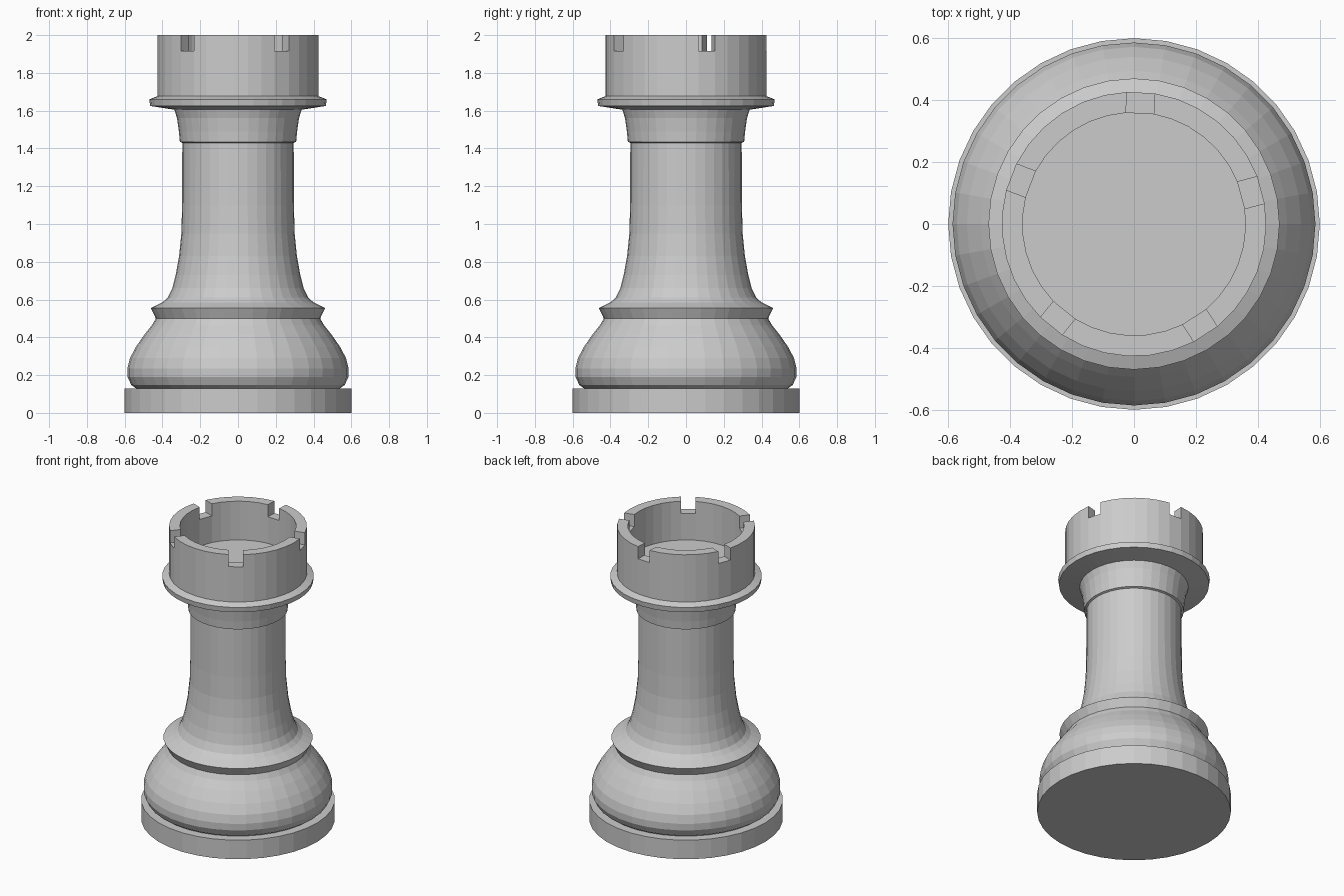
import bpy, bmesh, math

if "Cube" in bpy.data.objects:
    bpy.data.objects.remove(bpy.data.objects["Cube"])

SIDES = 36
mat = bpy.data.materials.new("plain grey")
mat.diffuse_color = (0.6, 0.6, 0.6, 1)
mat.use_nodes = True
mat.node_tree.nodes["Principled BSDF"].inputs["Base Color"].default_value = mat.diffuse_color


def finish(name, bm):
    bmesh.ops.remove_doubles(bm, verts=bm.verts, dist=1e-5)
    me = bpy.data.meshes.new(name)
    bm.to_mesh(me)
    bm.free()
    me.materials.append(mat)
    ob = bpy.data.objects.new(name, me)
    bpy.context.collection.objects.link(ob)
    return ob


def point(r, z, a):
    return (r * math.cos(a), r * math.sin(a), z)


def lathe(name, profile):
    """Revolve an outward-facing (radius, height) profile, listed bottom to top."""
    bm = bmesh.new()
    ang = [2 * math.pi * i / SIDES for i in range(SIDES)]
    rings = [[bm.verts.new(point(r, z, a)) for a in ang] if r else
             [bm.verts.new((0, 0, z))] * SIDES for r, z in profile]
    for lo, hi in zip(rings, rings[1:]):
        for i in range(SIDES):
            j = (i + 1) % SIDES
            bm.faces.new(list(dict.fromkeys((lo[i], lo[j], hi[j], hi[i]))))
    return finish(name, bm)


# Foot disc
lathe("base_disc", [(0, 0), (0.6, 0), (0.6, 0.13), (0.54, 0.13)])

# Rounded bulb
lathe("bulb", [(0.54, 0.13), (0.565, 0.148), (0.585, 0.19), (0.586, 0.235),
               (0.572, 0.29), (0.54, 0.35), (0.495, 0.415), (0.455, 0.465),
               (0.435, 0.50)])

# Flared collar
lathe("collar", [(0.435, 0.50), (0.462, 0.555), (0.40, 0.585)])

# Tapering stem
lathe("stem", [(0.40, 0.585), (0.372, 0.61), (0.348, 0.66), (0.33, 0.73),
               (0.312, 0.83), (0.30, 0.95), (0.296, 1.1), (0.295, 1.43)])

# Neck and flange under the turret
lathe("neck", [(0.295, 1.43), (0.308, 1.435), (0.313, 1.49),
               (0.323, 1.56), (0.337, 1.605)])
lathe("flange", [(0.337, 1.605), (0.465, 1.625), (0.47, 1.66), (0.425, 1.677)])

# Turret: five sectors, each one parallel-sided notch and one wall block
OUT, INN, TOP, NOTCH, FLOOR = 0.427, 0.36, 2.0, 1.917, 1.735
HALF, STEPS = 0.045, 6
bm = bmesh.new()


def quad(*pts):
    bm.faces.new([bm.verts.new(p) for p in pts])


def column(r, sector, k):
    """Angle of wall division k of a sector at radius r (0 and STEPS touch notches)."""
    h = math.asin(HALF / r)
    step = math.radians(72)
    return math.radians(15) + sector * step + h + (step - 2 * h) * k / STEPS


for s in range(5):
    for k in range(-1, STEPS):
        ids = [(s, k), (s, k + 1)] if k >= 0 else [(s - 1, STEPS), (s, 0)]
        (o0, o1), (i0, i1) = [[column(r, *c) for c in ids] for r in (OUT, INN)]
        top = TOP if k >= 0 else NOTCH
        levels = [1.677, NOTCH, TOP] if k >= 0 else [1.677, NOTCH]
        for a, b in zip(levels, levels[1:]):
            quad(point(OUT, a, o0), point(OUT, a, o1),
                 point(OUT, b, o1), point(OUT, b, o0))
            a = max(a, FLOOR)
            quad(point(INN, a, i1), point(INN, a, i0),
                 point(INN, b, i0), point(INN, b, i1))
        # Rim or notch floor, then the sunken turret floor
        quad(point(OUT, top, o0), point(OUT, top, o1),
             point(INN, top, i1), point(INN, top, i0))
        quad(point(INN, FLOOR, i0), point(INN, FLOOR, i1), (0, 0, FLOOR))
        if k < 0:
            # Notch side walls
            quad(point(OUT, NOTCH, o0), point(INN, NOTCH, i0),
                 point(INN, TOP, i0), point(OUT, TOP, o0))
            quad(point(INN, NOTCH, i1), point(OUT, NOTCH, o1),
                 point(OUT, TOP, o1), point(INN, TOP, i1))
finish("turret", bm)
